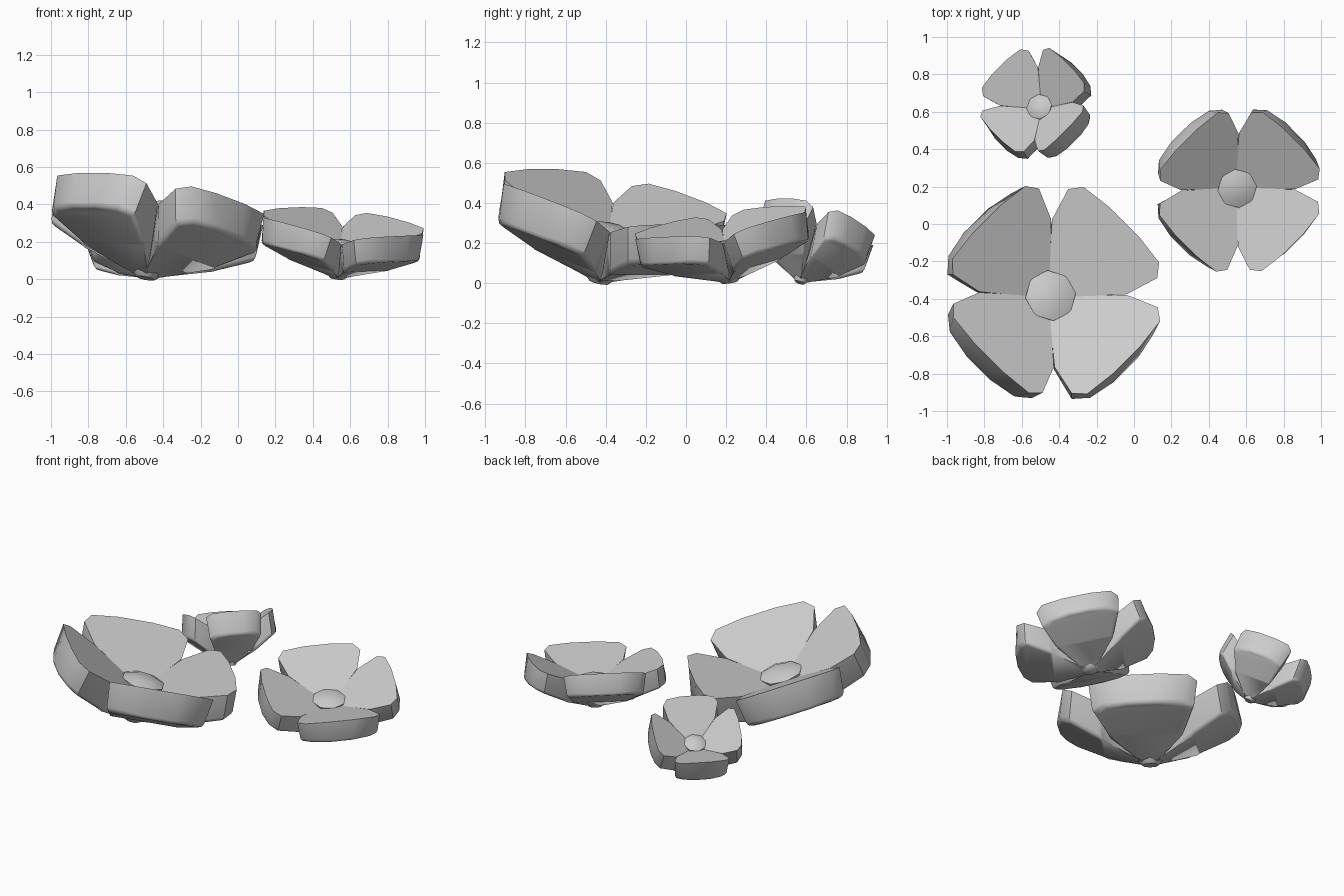
import bpy, bmesh, math
from mathutils import Matrix, Vector

if "Cube" in bpy.data.objects:
    bpy.data.objects.remove(bpy.data.objects["Cube"])

HEART = 0.25  # height of the flower's heart above its foot, before scaling

# One half of the petal outlines: (outwards, half width, height above the heart)
INNER = [(0.04, 0.045), (0.28, 0.277), (0.44, 0.33), (0.50, 0.28), (0.52, 0.11)]
INNER = [(u, v, 0.44 * u - 0.033) for u, v in INNER]
OUTER = [(0.04, 0.05, -0.23), (0.29, 0.235, -0.125), (0.465, 0.305, -0.03),
         (0.53, 0.235, -0.005), (0.56, 0.09, -0.005)]


def finish(bm, name, matrix, angle):
    bm.transform(matrix)
    bmesh.ops.recalc_face_normals(bm, faces=bm.faces)
    me = bpy.data.meshes.new(name)
    bm.to_mesh(me)
    bm.free()
    ob = bpy.data.objects.new(name, me)
    bpy.context.collection.objects.link(ob)
    bpy.ops.object.select_all(action='DESELECT')
    ob.select_set(True)
    bpy.context.view_layer.objects.active = ob
    bpy.ops.object.shade_smooth_by_angle(angle=math.radians(angle))


def bridge(bm, a, b):
    for i in range(len(a)):
        j = (i + 1) % len(a)
        bm.faces.new((a[i], b[i], b[j], a[j]))


def petal(name, matrix):
    """Thick petal: flat inner face, upright rim, sloping underside."""
    bm = bmesh.new()
    a, b = [[bm.verts.new(p) for p in half + [(u, -v, z) for u, v, z in reversed(half)]]
            for half in (INNER, OUTER)]
    bm.faces.new(a)
    bridge(bm, a, b)
    # underside in strips, so it can curve
    n = len(b)
    for i in range(n // 2 - 1):
        bm.faces.new((b[i], b[i + 1], b[n - 2 - i], b[n - 1 - i]))
    bmesh.ops.recalc_face_normals(bm, faces=bm.faces)
    # soften the outer bulge
    ring = set(b[1:-1])
    edges = [e for e in bm.edges if e.verts[0] in ring and e.verts[1] in ring
             and e.calc_face_angle() > math.radians(25)]
    bmesh.ops.bevel(bm, geom=edges, offset=0.035, segments=2, profile=0.5,
                    affect='EDGES', clamp_overlap=True)
    finish(bm, name, matrix, 50)


def heart(name, matrix):
    """Eight-sided plug with a shallow domed top and a rounded foot."""
    bm = bmesh.new()
    rings = []
    for r, z in [(0.07, 0.05), (0.135, 0.023), (0.09, -0.20), (0.05, -0.245)]:
        rings.append([bm.verts.new((r * math.cos(k * math.pi / 4 + 0.1),
                                    r * math.sin(k * math.pi / 4 + 0.1), z)) for k in range(8)])
    for a, b in zip(rings, rings[1:]):
        bridge(bm, a, b)
    bm.faces.new(rings[0])
    bm.faces.new(rings[-1])
    finish(bm, name, matrix, 50)


def flower(prefix, x, y, width, height, lean_angle, lean):
    # stretch, then lean towards a compass angle
    a = math.radians(lean_angle)
    axis = Vector((-math.sin(a), math.cos(a), 0))
    base = (Matrix.Translation((x, y, HEART * height * math.cos(math.radians(lean))))
            @ Matrix.Rotation(math.radians(lean), 4, axis)
            @ Matrix.Diagonal((width, width, height, 1)))
    for k in range(4):
        petal(f"{prefix}_petal_{k + 1}",
              base @ Matrix.Rotation(math.radians(45 + 90 * k), 4, 'Z'))
    heart(f"{prefix}_center", base)


flower("large_flower", -0.45, -0.387, 1.02, 1.0, 45, 15)
flower("medium_flower", 0.55, 0.192, 0.78, 0.70, -55, 11)
flower("small_flower", -0.502, 0.622, 0.52, 0.76, 135, 25)
